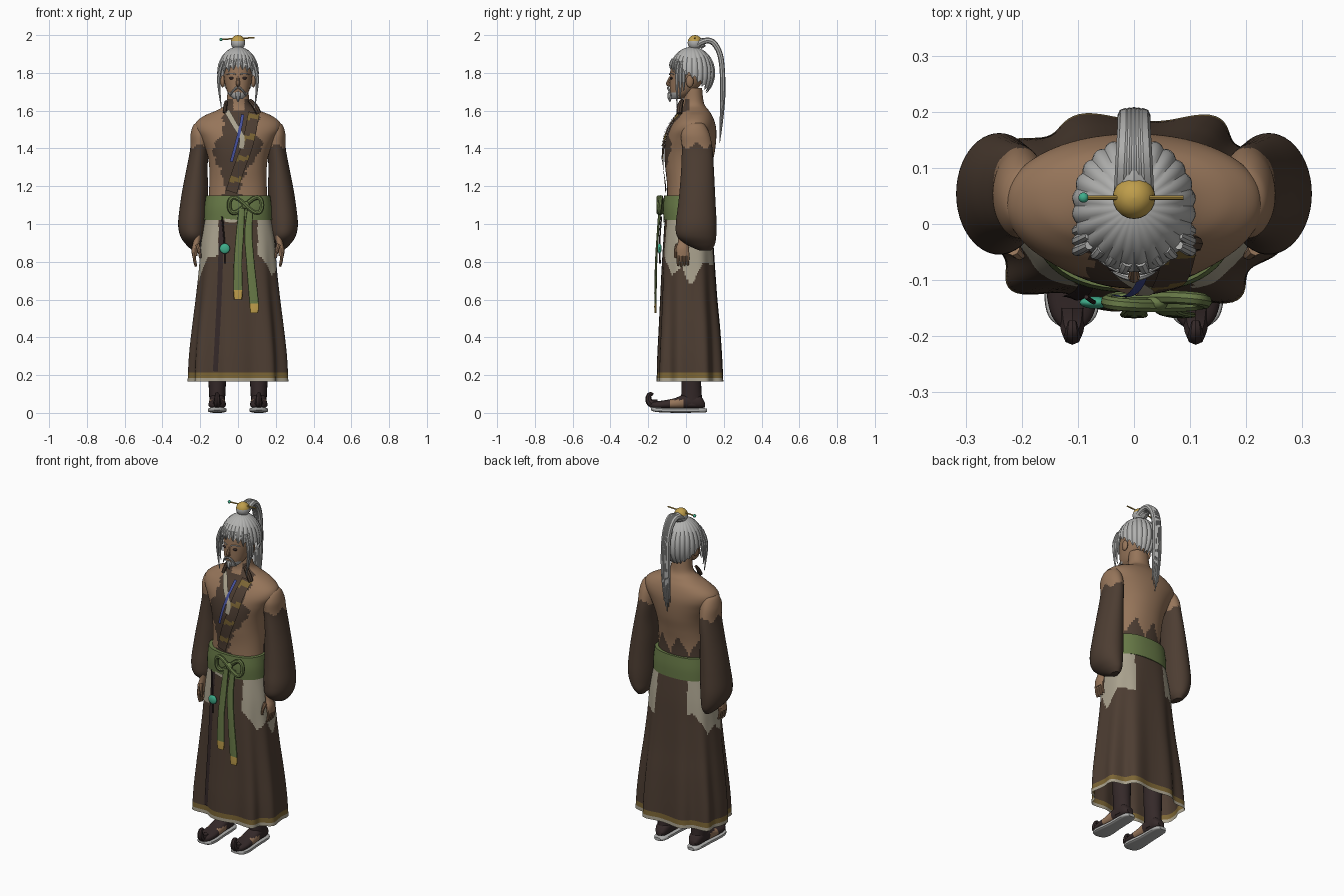
import bpy, bmesh, math
from mathutils import Vector

cube = bpy.data.objects.get("Cube")
if cube:
    bpy.data.objects.remove(cube, do_unlink=True)


def material(name, *rgb):
    m = bpy.data.materials.new(name)
    m.use_nodes = True
    m.diffuse_color = (*rgb, 1)
    node = next(n for n in m.node_tree.nodes if n.type == 'BSDF_PRINCIPLED')
    node.inputs["Base Color"].default_value = (*rgb, 1)
    return m


SKIN = material("tan skin", .305, .178, .102)
HAIR = material("pale grey", .44, .44, .43)
ROBE = material("brown cloth", .074, .047, .032)
GREEN = material("green sash", .135, .19, .062)
GOLD = material("gold", .52, .34, .07)
TRIM = material("dark gold trim", .20, .13, .035)
CREAM = material("cream cloth", .40, .36, .27)
BOOT = material("dark leather", .035, .022, .022)
JADE = material("jade", .05, .42, .26)
BLUE = material("blue cord", .06, .08, .32)


def finish(ob):
    """Make the object active and shade it smooth with sharp edges kept."""
    bpy.ops.object.select_all(action='DESELECT')
    ob.select_set(True)
    bpy.context.view_layer.objects.active = ob
    if ob.type == 'CURVE':
        bpy.ops.object.convert(target='MESH')
    bpy.ops.object.shade_smooth_by_angle(angle=math.radians(40))
    return bpy.context.view_layer.objects.active


def build(name, verts, faces, mats, rule=None):
    """Mesh object whose face materials follow a rule on the face centre."""
    me = bpy.data.meshes.new(name)
    me.from_pydata(verts, [], faces)
    for m in mats:
        me.materials.append(m)
    bm = bmesh.new()
    bm.from_mesh(me)
    bmesh.ops.recalc_face_normals(bm, faces=bm.faces)
    if rule:
        for f in bm.faces:
            f.material_index = rule(f.calc_center_median())
    bm.to_mesh(me)
    bm.free()
    ob = bpy.data.objects.new(name, me)
    bpy.context.collection.objects.link(ob)
    return finish(ob)


def spline(pts, k):
    """Catmull-Rom samples through tuples."""
    v = [Vector(p) for p in pts]
    v = [v[0]] + v + [v[-1]]
    out = []
    for a, b, c, d in zip(v, v[1:], v[2:], v[3:]):
        for i in range(k):
            t = i / k
            out.append(b + (c - a) * t / 2 + (a * 2 - b * 5 + c * 4 - d) * t * t / 2
                       + (b * 3 - a - c * 3 + d) * t ** 3 / 2)
    return out + [v[-1]]


def loft(name, rings, mats, rule=None, axis='z', n=32, k=4, power=2, fold=None, cap=True):
    """Skin over oval rings: position, centre x, half width, low and high extent."""
    rows = spline(rings, k)
    verts = []
    for t, cx, rx, lo, hi in rows:
        for i in range(n):
            a = math.tau * i / n
            c, s = math.cos(a), math.sin(a)
            f = fold(a, t) if fold else 1
            x = cx + rx * f * math.copysign(abs(c) ** (2 / power), c)
            w = (lo + hi) / 2 + (hi - lo) / 2 * f * math.copysign(abs(s) ** (2 / power), s)
            verts.append((x, w, t) if axis == 'z' else (x, t, w))
    faces = [(r * n + i, r * n + (i + 1) % n, (r + 1) * n + (i + 1) % n, (r + 1) * n + i)
             for r in range(len(rows) - 1) for i in range(n)]
    if cap:
        faces += [tuple(range(n)), tuple(range(len(verts) - n, len(verts)))]
    return build(name, verts, faces, mats, rule)


def tube(name, pts, radii, mat):
    """Tapered strand along a smooth path."""
    cu = bpy.data.curves.new(name, 'CURVE')
    cu.dimensions, cu.bevel_depth, cu.bevel_resolution = '3D', 1, 2
    cu.use_fill_caps, cu.resolution_u = True, 6
    sp = cu.splines.new('NURBS')
    sp.points.add(len(pts) - 1)
    for i, (p, q) in enumerate(zip(sp.points, pts)):
        p.co = (*q, 1)
        u = i / (len(pts) - 1) * (len(radii) - 1)
        j = min(int(u), len(radii) - 2)
        p.radius = radii[j] + (radii[j + 1] - radii[j]) * (u - j)
    sp.order_u, sp.use_endpoint_u = 3, True
    cu.materials.append(mat)
    ob = bpy.data.objects.new(name, cu)
    bpy.context.collection.objects.link(ob)
    return finish(ob)


def ball(name, centre, size, mats, rule=None):
    x, y, z = centre
    arc = [math.pi * i / 8 for i in range(9)]
    rings = [(z - size[2] * math.cos(a), x, size[0] * math.sin(a) + 1e-4,
              y - size[1] * math.sin(a) - 1e-4, y + size[1] * math.sin(a) + 1e-4) for a in arc]
    return loft(name, rings, mats, rule, n=20, k=2)


def ribbon(name, target, path, width, mats, rule=None, off=.006):
    """Cloth strip laid on the front of a target, path in x and z."""
    bpy.context.view_layer.update()
    pts, verts, y = spline(path, 12), [], -.1
    for i, p in enumerate(pts):
        d = (pts[min(i + 1, len(pts) - 1)] - pts[max(i - 1, 0)]).normalized()
        for j in range(5):
            q = p + Vector((-d.y, d.x)) * width * (j / 4 - .5)
            hit, loc, _, _ = target.ray_cast(Vector((q.x, -1, q.y)), Vector((0, 1, 0)))
            y = loc.y - off if hit else y
            verts.append((q.x, y, q.y))
    faces = [(i * 5 + j, i * 5 + j + 1, i * 5 + j + 6, i * 5 + j + 5)
             for i in range(len(pts) - 1) for j in range(4)]
    return build(name, verts, faces, mats, rule)


def zigzag(u):
    return abs(u % 1 - .5) * 2


# Torso: bare skin with a ragged cloth front and ragged lower back
EDGES = [(1.0, -.11, .02), (1.2, -.08, .02), (1.28, -.10, .05), (1.36, -.14, .11),
         (1.42, -.135, .145), (1.48, -.09, .1), (1.56, -.085, .12), (1.66, -.07, .10)]


def torso_rule(c):
    if c.y > .02:
        return int(c.z < 1.16 + .11 * zigzag(c.x * 9 + .3))
    for (z0, l0, r0), (z1, l1, r1) in zip(EDGES, EDGES[1:]):
        if z0 <= c.z < z1:
            u = (c.z - z0) / (z1 - z0)
            jag = .018 * zigzag(c.z * 17)
            throat = c.z > 1.6 and abs(c.x - .005) < .03
            return int(l0 + (l1 - l0) * u + jag < c.x < r0 + (r1 - r0) * u - jag and not throat)
    return 0


torso = loft("torso", [(1.06, 0, .16, -.1, .12), (1.2, 0, .152, -.1, .12), (1.3, 0, .152, -.11, .135),
                       (1.38, 0, .166, -.115, .152), (1.45, 0, .198, -.108, .16),
                       (1.5, 0, .226, -.092, .16), (1.54, 0, .221, -.07, .152), (1.575, 0, .175, -.045, .138),
                       (1.605, 0, .105, -.028, .118), (1.64, 0, .064, -.015, .095),
                       (1.72, 0, .055, -.01, .085)],
             [SKIN, ROBE], torso_rule, n=88, k=7, power=2.15)

# Chest bands and collar
ribbon("cross_band", torso, [(.085, 1.59), (.05, 1.42), (.0, 1.28), (-.035, 1.17)], .06, [ROBE, TRIM],
       lambda c: int((c.z * 9) % 1 < .25), .012)
ribbon("collar_strip", torso, [(-.06, 1.6), (-.02, 1.53), (.02, 1.46), (.015, 1.4)], .028, [CREAM], off=.014)
ribbon("chest_cord", torso, [(.025, 1.58), (.01, 1.5), (-.035, 1.33)], .016, [BLUE], off=.016)
tube("left_collar_roll", [(.11, -.035, 1.585), (.092, -.035, 1.63), (.06, -.02, 1.655)], [.014, .018, .01], ROBE)
tube("right_collar_roll", [(-.07, -.04, 1.59), (-.07, -.025, 1.62), (-.062, -.005, 1.65)], [.01, .012, .008], ROBE)


# Skirt with folds, ragged hips and a trimmed hem
def folds(a, z):
    depth = max(0, 1.02 - z) * (.45 + .55 * abs(math.sin(a)))
    return 1 + depth * (.085 * math.cos(9 * (a - 1.83)) + .035 * math.sin(5 * a + 1))


def skirt_rule(c):
    if c.z < .182:
        return 2
    if c.z < .215:
        return 3
    d = math.atan2(abs(c.y - .015) * 1.3, abs(c.x))
    return int(d < 1.0 - .3 * max(0, c.z - .9) and c.z > .67 + .1 * d + .08 * zigzag(c.y * 9 + c.x))


skirt = loft("skirt", [(.165, 0, .262, -.148, .192), (.3, 0, .256, -.146, .187), (.45, 0, .241, -.14, .178),
                       (.6, 0, .223, -.134, .165), (.75, 0, .207, -.128, .155), (.9, 0, .195, -.12, .145),
                       (1.05, 0, .17, -.11, .13)],
             [ROBE, CREAM, CREAM, TRIM], skirt_rule, n=144, k=14, power=2.6, fold=folds, cap=False)
ribbon("front_edge", skirt, [(-.085, 1.02), (-.1, .6), (-.12, .22)], .026, [BOOT])
ribbon("inner_layer", skirt, [(-.07, 1.03), (-.03, 1.025), (0, 1.03)], .035, [CREAM])

# Waist sash, knot and hanging tails
loft("waist_sash", [(1.02, 0, .18, -.118, .138), (1.085, 0, .178, -.122, .138), (1.15, 0, .17, -.116, .132)],
     [GREEN], n=48, power=2.4)
loop = [math.tau * i / 24 for i in range(25)]
tube("sash_knot", [(.04 + .088 * math.sin(t), -.138 + .008 * math.cos(t), 1.1 + .042 * math.sin(2 * t))
                   for t in loop], [.012, .012], GREEN)
ball("knot_centre", (.04, -.141, 1.1), (.02, .014, .02), [GREEN])
for name, x0, x1, low in (("short_tail", .0, .0, .60), ("long_tail", .045, .085, .53)):
    loft(name, [(1.08, x0 + .02, .016, -.146, -.13), (.95, x0 + .01, .021, -.155, -.143),
                (.8, (x0 + x1) / 2, .022, -.164, -.152), (low + .05, x1, .025, -.168, -.156),
                (low, x1, .02, -.167, -.157)],
         [GREEN, GOLD], lambda c, h=low + .045: int(c.z < h), n=12, k=6, power=3)

# Jade pendant on a cord
tube("pendant_cord", [(-.085, -.13, 1.04), (-.075, -.138, .95), (-.07, -.14, .87), (-.07, -.138, .79)],
     [.004, .004, .004, .005], BOOT)
ball("pendant", (-.07, -.14, .87), (.027, .011, .027), [JADE])

# Paired parts
for s, side in ((1, "left"), (-1, "right")):
    # Arm and full sleeve
    loft(side + "_arm_and_sleeve",
         [(1.54, s * .19, .015, .03, .075), (1.525, s * .197, .038, -.002, .1), (1.475, s * .201, .05, -.025, .125),
          (1.4, s * .204, .049, -.022, .14), (1.3, s * .216, .055, -.025, .147),
          (1.2, s * .225, .066, -.032, .152), (1.1, s * .234, .073, -.042, .157),
          (1.0, s * .24, .077, -.054, .162), (.935, s * .237, .068, -.047, .16),
          (.89, s * .228, .046, .005, .152), (.86, s * .222, .02, .07, .132)],
         [SKIN, ROBE], lambda c: int(c.z < 1.395 + .04 * zigzag(c.y * 11 + .4)), n=48, k=8)
    # Hand
    loft(side + "_hand", [(.98, s * .21, .02, -.04, .01), (.91, s * .218, .018, -.042, .008),
                          (.87, s * .227, .018, -.052, .016), (.83, s * .23, .014, -.05, .016)], [SKIN], n=16)
    for i in range(4):
        y = -.042 + i * .017
        tube(side + "_finger", [(s * .23, y, .85), (s * .234, y, .81), (s * .222, y, .775 + .004 * abs(i - 1))],
             [.0095, .009, .006], SKIN)
    tube(side + "_thumb", [(s * .215, -.045, .89), (s * .203, -.058, .86), (s * .2, -.056, .82)],
         [.012, .01, .006], SKIN)
    # Boot shaft, shoe, sole and curled toe
    x = s * .11
    loft(side + "_boot_shaft", [(.04, x, .04, -.03, .09), (.1, x, .043, -.025, .083), (.2, x, .048, -.025, .08),
                                (.4, x, .055, -.03, .085)], [BOOT], n=20)
    loft(side + "_shoe", [(.1, x, .02, .03, .055), (.07, x, .038, .022, .095), (0, x, .042, .022, .1),
                          (-.06, x, .044, .022, .078), (-.12, x, .046, .022, .066), (-.165, x, .036, .022, .06),
                          (-.19, x, .014, .03, .054)],
         [BOOT, SKIN], lambda c: int(-.08 < c.y < -.015 and c.z < .07), 'y', n=24, k=5, power=2.4)
    loft(side + "_sole", [(.112, x, .02, .004, .022), (.08, x, .038, .002, .026), (-.03, x, .042, 0, .026),
                          (-.12, x, .05, .002, .028), (-.165, x, .042, .006, .03), (-.185, x, .018, .014, .032)],
         [HAIR], None, 'y', n=20, power=3.5)
    tube(side + "_toe_curl", [(x, -.15, .045), (x, -.185, .045), (x, -.203, .075), (x, -.19, .105),
                              (x, -.175, .095)], [.026, .022, .016, .012, .008], BOOT)
    # Face features, side locks and fringe
    ball(side + "_ear", (s * .081, .02, 1.755), (.012, .02, .032), [SKIN])
    ball(side + "_eye", (s * .034, -.077, 1.772), (.013, .008, .007), [BOOT])
    tube(side + "_brow", [(s * .012, -.088, 1.792), (s * .035, -.084, 1.803), (s * .062, -.064, 1.79)],
         [.003, .004, .002], HAIR)
    tube(side + "_moustache", [(s * .003, -.096, 1.722), (s * .025, -.092, 1.717), (s * .044, -.078, 1.675)],
         [.006, .008, .002], HAIR)
    for i in range(3):
        y = -.048 + i * .018
        tube(side + "_side_lock", [(s * .08, y + .01, 1.86), (s * .1, y, 1.81), (s * .104, y, 1.73),
                                   (s * (.088 + i * .004), y, 1.615 + i * .045)],
             [.008, .011, .008, .002], HAIR)
    for i in range(3):
        tube(side + "_fringe", [(s * (.012 + i * .022), -.068 + i * .012, 1.87),
                                (s * (.02 + i * .024), -.088 + i * .014, 1.845),
                                (s * (.024 + i * .026), -.08 + i * .012, 1.818 - i * .012)],
             [.010, .011, .002], HAIR)

# Head with bearded jaw
loft("head", [(1.662, 0, .025, -.076, -.02), (1.69, 0, .052, -.084, .03), (1.74, 0, .069, -.086, .08),
              (1.8, 0, .077, -.084, .105), (1.86, 0, .075, -.074, .11), (1.9, 0, .055, -.04, .09)],
     [SKIN, HAIR], lambda c: int(c.z < 1.7 and c.y < -.04 and abs(c.x) < .05), n=40, k=6, power=2.2)
tube("nose", [(0, -.078, 1.785), (0, -.095, 1.75), (0, -.095, 1.738), (0, -.08, 1.733)],
     [.006, .010, .011, .008], SKIN)
tube("chin_beard", [(0, -.08, 1.695), (0, -.09, 1.675), (0, -.084, 1.645)], [.014, .017, .002], HAIR)

# Combed hair cap with radial strands, low at the nape and high at the brow
N, R = 120, 16
verts, faces = [], []
for r in range(R + 1):
    for i in range(N):
        a = math.tau * i / N
        s = math.sin(a)
        phi = math.radians(96 + (42 if s > 0 else 20) * s + 5 * math.cos(24 * a)) * max(r, .2) / R
        f = 1 + .045 * min(1, r / 5) * (abs(math.sin(12 * a)) - .6)
        verts.append((.109 * f * math.sin(phi) * math.cos(a), .032 + .121 * f * math.sin(phi) * s,
                      1.8 + .138 * math.cos(phi)))
        if r < R:
            j = (i + 1) % N
            faces.append((r * N + i, r * N + j, (r + 1) * N + j, (r + 1) * N + i))
build("hair_cap", verts, faces, [HAIR])

# Topknot, pin and ponytail
ball("topknot", (0, .047, 1.96), (.038, .038, .04), [HAIR, GOLD], lambda c: int(c.z > 1.966))
tube("hair_pin", [(-.088, .047, 1.977), (0, .047, 1.983), (.088, .047, 1.986)], [.004, .004], GOLD)
ball("pin_bead", (-.09, .047, 1.977), (.009, .009, .009), [JADE])
tube("ponytail_tie", [(0, .07, 1.955), (0, .085, 1.96), (0, .1, 1.962)], [.03, .028, .022], HAIR)
for i in range(-2, 3):
    x = i * .007
    tube("ponytail_strand", [(x * 1.4, .06, 1.95), (x * 1.2, .12, 1.99), (x, .18, 1.92), (x * 1.1, .195, 1.8),
                             (x * 1.3, .198 - abs(i) * .003, 1.62), (x * 1.4, .178, 1.43 + abs(i) * .03)],
         [.016, .016, .015, .014, .011, .002], HAIR)
